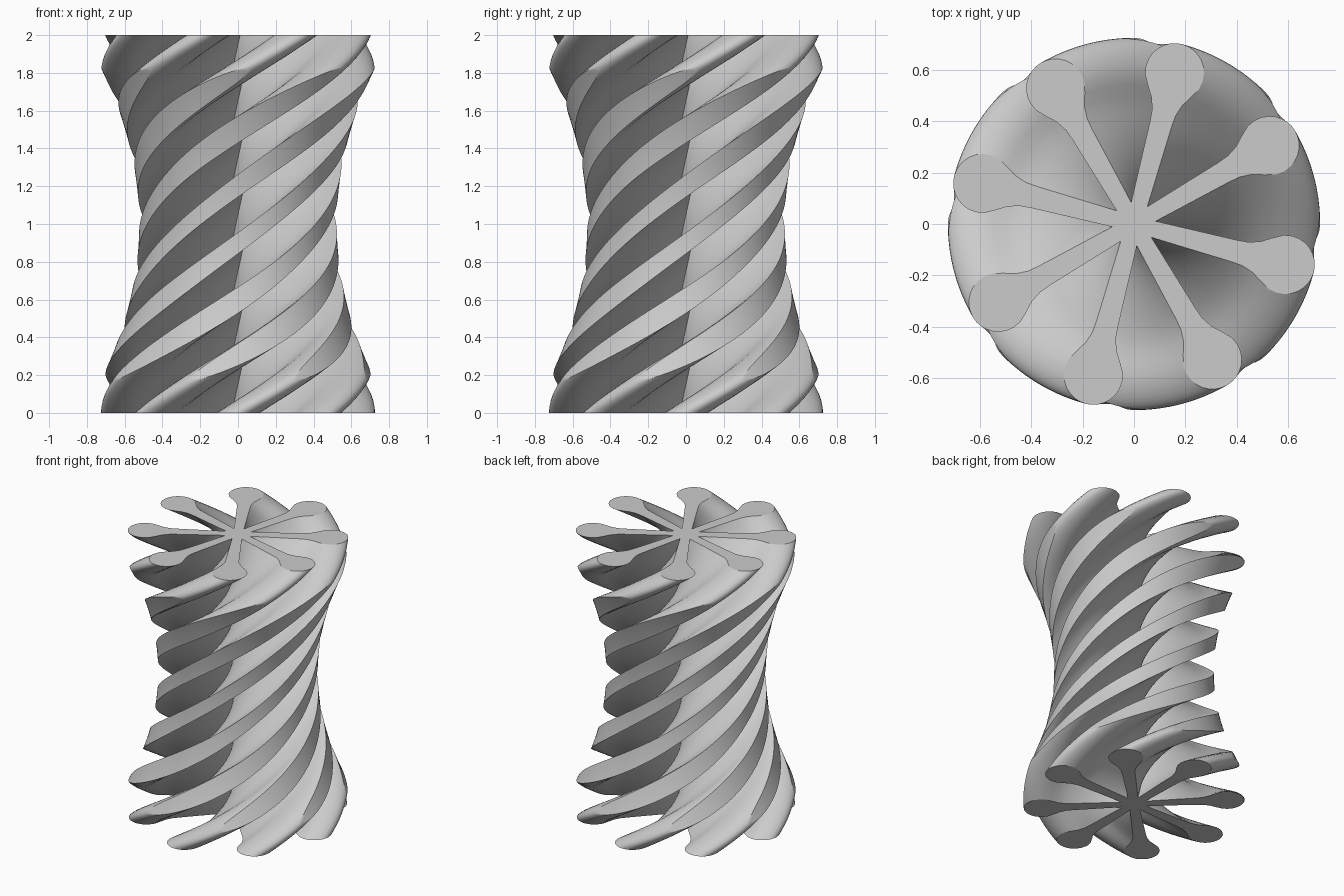
import bpy, bmesh, math

if "Cube" in bpy.data.objects:
    bpy.data.objects.remove(bpy.data.objects["Cube"])

FINS = 8
HEIGHT = 2.0
TWIST = math.radians(300)
SLICES = 160
BULB_R, BULB_AT = 0.115, 0.61          # rounded fin tip
TIP = BULB_R + BULB_AT
STEM_END, FILLET = 0.41, 0.2           # concave blend from stem to tip
BULB_START = 0.537
SIDE_STEPS, FACE_STEPS = 18, 4


def stem_width(r):
    return 0.03 + 0.033 * r


def half_width(r):
    """Half thickness of a fin at distance r along its centre line."""
    if r < STEM_END:
        return stem_width(r)
    if r < BULB_START:
        top = stem_width(STEM_END) + FILLET
        return top - math.sqrt(FILLET**2 - (r - STEM_END)**2)
    return math.sqrt(max(0, BULB_R**2 - (r - BULB_AT)**2))


def waist_radius(z):
    return 0.523 + 0.297 * (z - HEIGHT / 2)**2


def trimmed_end(limit):
    """Distance along the fin where its side meets the waist surface."""
    if limit >= TIP:
        return TIP
    low, high = 0.1, TIP
    for _ in range(40):
        mid = (low + high) / 2
        if math.hypot(mid, half_width(mid)) < limit:
            low = mid
        else:
            high = mid
    return low


def fin_outline(z):
    """One fin, from its root notch round the outer face and back."""
    root = 0.03 / (math.tan(math.pi / FINS) - 0.033)
    end = trimmed_end(waist_radius(z))
    side = []
    for i in range(SIDE_STEPS + 1):
        r = root + (end - root) * math.sin(math.pi / 2 * i / SIDE_STEPS)
        side.append((r, -half_width(r)))
    radius = math.hypot(*side[-1])
    corner = math.atan2(side[-1][1], side[-1][0])
    for i in range(1, FACE_STEPS):
        a = corner * (1 - i / FACE_STEPS)
        side.append((radius * math.cos(a), radius * math.sin(a)))
    mirrored = [(x, -y) for x, y in reversed(side)]
    return side + [(radius, 0)] + mirrored[:-1]


# Twisted fin column
bm = bmesh.new()
rings = []
for s in range(SLICES + 1):
    z = HEIGHT * s / SLICES
    outline = fin_outline(z)
    ring = []
    for f in range(FINS):
        a = TWIST * s / SLICES + math.tau * f / FINS
        c, n = math.cos(a), math.sin(a)
        ring += [bm.verts.new((x * c - y * n, x * n + y * c, z)) for x, y in outline]
    rings.append(ring)

for low, high in zip(rings, rings[1:]):
    for i in range(len(low)):
        j = (i + 1) % len(low)
        bm.faces.new((low[i], low[j], high[j], high[i]))

# Flat ends
bm.faces.new(list(reversed(rings[0])))
bm.faces.new(rings[-1])
bmesh.ops.remove_doubles(bm, verts=bm.verts, dist=0.00002)

mesh = bpy.data.meshes.new("twisted_fin_column")
bm.to_mesh(mesh)
bm.free()
column = bpy.data.objects.new("twisted_fin_column", mesh)
bpy.context.collection.objects.link(column)

# Plain grey finish
grey = bpy.data.materials.new("light_grey")
grey.use_nodes = True
colour = (0.6, 0.6, 0.6, 1)
grey.diffuse_color = colour
grey.node_tree.nodes["Principled BSDF"].inputs["Base Color"].default_value = colour
mesh.materials.append(grey)

bpy.ops.object.select_all(action="DESELECT")
column.select_set(True)
bpy.context.view_layer.objects.active = column
bpy.ops.object.shade_smooth_by_angle(angle=math.radians(30))
